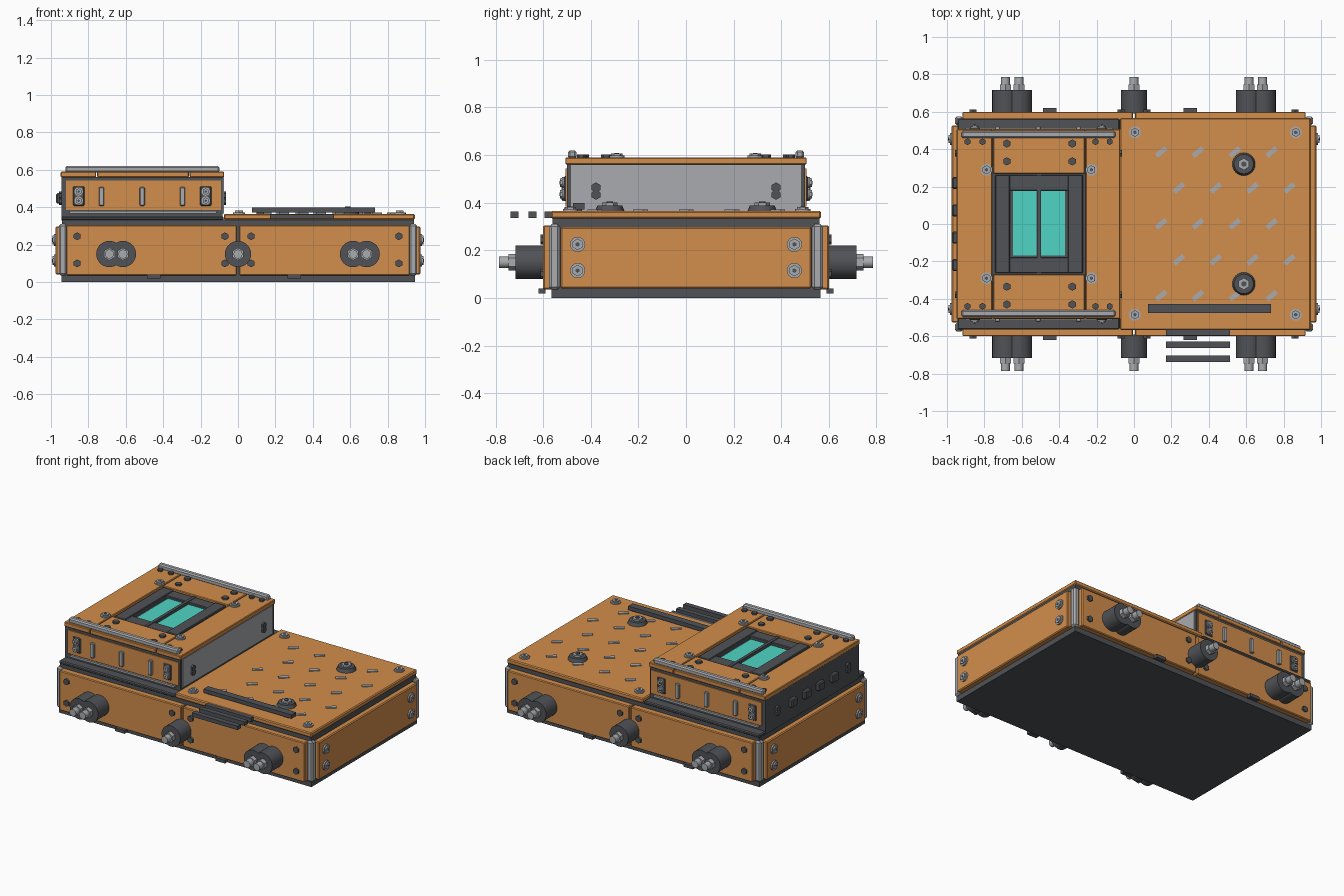
import bpy, bmesh
from math import radians
from mathutils import Matrix, Vector

if "Cube" in bpy.data.objects:
    bpy.data.objects.remove(bpy.data.objects["Cube"])


def material(name, rgb):
    m = bpy.data.materials.new(name)
    m.use_nodes = True
    m.diffuse_color = (*rgb, 1)
    m.node_tree.nodes["Principled BSDF"].inputs["Base Color"].default_value = (*rgb, 1)
    return m


ORANGE = material("orange paint", (0.65, 0.27, 0.07))
DARK = material("dark grey", (0.08, 0.085, 0.095))
STEEL = material("light steel", (0.4, 0.41, 0.43))
TEAL = material("teal glass", (0.08, 0.66, 0.56))


def finish(name, bm, mat, smooth=False):
    mesh = bpy.data.meshes.new(name)
    bm.to_mesh(mesh)
    bm.free()
    mesh.materials.append(mat)
    if smooth:
        for p in mesh.polygons:
            p.use_smooth = len(p.vertices) == 4
        for e in mesh.edges:
            a, b = (mesh.vertices[i].co for i in e.vertices)
        mesh.set_sharp_from_angle(angle=radians(35))
    ob = bpy.data.objects.new(name, mesh)
    bpy.context.scene.collection.objects.link(ob)
    return ob


def box(name, mat, x, y, z, bevel=0.0, turn=0):
    """Box from (min, max) spans, optionally turned about z."""
    bm = bmesh.new()
    spans = (x, y, z)
    size = [max(s) - min(s) for s in spans]
    mid = Vector([sum(s) / 2 for s in spans])
    bmesh.ops.create_cube(bm, size=1, matrix=Matrix.Translation(mid)
                          @ Matrix.Rotation(radians(turn), 4, 'Z') @ Matrix.Diagonal((*size, 1)))
    ob = finish(name, bm, mat)
    if bevel:
        mod = ob.modifiers.new("edge", 'BEVEL')
        mod.width = bevel
        mod.segments = 1
    return ob


def rod(name, mat, start, direction, radius, length, sides=24, tip=None):
    """Cylinder that starts at a point and grows along a direction."""
    d = Vector(direction).normalized()
    bm = bmesh.new()
    bmesh.ops.create_cone(bm, cap_ends=True, segments=sides, radius1=radius,
                          radius2=radius if tip is None else tip, depth=length,
                          matrix=Matrix.Translation(Vector(start) + d * length / 2)
                          @ d.to_track_quat('Z', 'Y').to_matrix().to_4x4())
    return finish(name, bm, mat, sides > 8)


def steel_bolt(name, at, d, r=0.032):
    rod(name + "_washer", STEEL, at, d, r, 0.01, 16)
    rod(name + "_head", STEEL, at, d, r * 0.75, 0.019, 6)
    rod(name + "_socket", DARK, at, d, r * 0.3, 0.021, 6)


def dark_bolt(name, at, d, r=0.021):
    rod(name, DARK, at, d, r, 0.014, 6)


UP = (0, 0, 1)

# Lower case
box("base_plate", DARK, (-0.945, 0.945), (-0.565, 0.565), (0, 0.035))
box("lower_core", DARK, (-0.94, 0.94), (-0.56, 0.56), (0.03, 0.335))
for s in (-1, 1):
    box("end_panel", ORANGE, (s * 0.93, s * 0.975), (-0.527, 0.527), (0.04, 0.297), 0.006)
    for t in (-1, 1):
        box("corner_post", STEEL, (s * 0.915, s * 0.958), (t * 0.53, t * 0.575), (0.035, 0.31), 0.01)
        box("side_panel", ORANGE, (s * 0.006, s * 0.918), (t * 0.55, t * 0.6), (0.036, 0.305), 0.005)
        for z in (0.115, 0.225):
            steel_bolt("end_bolt", (s * 0.974, t * 0.455, z), (s, 0, 0))
        for x in (0.07, 0.86):
            for z in (0.1, 0.245):
                dark_bolt("side_bolt", (s * x, t * 0.598, z), (0, t, 0))

# Side connectors and latches
for t in (-1, 1):
    for x in (-0.688, -0.615, 0, 0.615, 0.688):
        rod("connector_body", DARK, (x, t * 0.59, 0.15), (0, t, 0), 0.07, 0.127, 32)
        rod("connector_collar", STEEL, (x, t * 0.71, 0.15), (0, t, 0), 0.034, 0.035, 6)
        rod("connector_tip", STEEL, (x, t * 0.74, 0.15), (0, t, 0), 0.024, 0.045, 16)
    for x in (-0.45, 0.3):
        box("bottom_latch", DARK, (x - 0.036, x + 0.036), (t * 0.59, t * 0.62), (0.018, 0.04))

# Lower lid with tread bars
box("lower_lid", ORANGE, (-0.075, 0.945), (-0.567, 0.567), (0.333, 0.365), 0.006)
for x in (0.005, 0.865):
    for y in (-0.485, 0.49):
        steel_bolt("lid_bolt", (x, y, 0.363), UP)
for y in (-0.32, 0.32):
    rod("knob_base", DARK, (0.587, y, 0.363), UP, 0.062, 0.025, 24, 0.052)
    rod("knob_cap", STEEL, (0.587, y, 0.385), UP, 0.032, 0.015, 6)
    rod("knob_socket", DARK, (0.587, y, 0.39), UP, 0.014, 0.014, 12)
for row in range(5):
    for col in range(4):
        x = 0.145 + 0.197 * col + 0.095 * (row % 2)
        y = 0.385 - 0.192 * row
        box("tread_bar", STEEL, (x - 0.033, x + 0.033), (y - 0.013, y + 0.013),
            (0.36, 0.371), turn=40)
box("lid_handle", DARK, (0.075, 0.732), (-0.475, -0.427), (0.372, 0.398))
for x in (0.12, 0.69):
    box("handle_foot", DARK, (x - 0.02, x + 0.02), (-0.465, -0.437), (0.36, 0.38))
for y in (-0.578, -0.645, -0.72):
    box("side_rail_bar", DARK, (0.17, 0.513), (y - 0.017, y + 0.017), (0.336, 0.362))

# Upper case
box("upper_core", DARK, (-0.945, -0.082), (-0.5, 0.5), (0.33, 0.562))
box("upper_inner_wall", STEEL, (-0.085, -0.076), (-0.482, 0.482), (0.366, 0.558))
for t in (-1, 1):
    box("upper_ledge", DARK, (-0.945, -0.078), (t * 0.49, t * 0.565), (0.33, 0.352), 0.006)
    box("upper_side_panel", ORANGE, (-0.92, -0.09), (t * 0.495, t * 0.507), (0.385, 0.543))
    box("upper_trim", STEEL, (-0.9, -0.115), (t * 0.495, t * 0.513), (0.367, 0.38))
    for x in (-0.73, -0.512, -0.297):
        box("upper_rib", STEEL, (x - 0.014, x + 0.014), (t * 0.5, t * 0.523), (0.408, 0.507), 0.004)
    for x in (-0.852, -0.173):
        box("bolt_plate", DARK, (x - 0.03, x + 0.03), (t * 0.5, t * 0.512), (0.407, 0.512), 0.005)
        for z in (0.435, 0.484):
            steel_bolt("upper_bolt", (x, t * 0.51, z), (0, t, 0), 0.023)
    for z in (0.433, 0.464):
        dark_bolt("inner_wall_bolt", (-0.078, t * 0.378, z), (1, 0, 0))
        dark_bolt("outer_wall_bolt", (-0.944, t * 0.378, z), (-1, 0, 0))
    for y in (0.073, 0.22):
        box("wall_vent", DARK, (-0.972, -0.94), (t * y - 0.032, t * y + 0.032), (0.42, 0.475), 0.006)

# Upper cover, split into strips around the window
TOP = (0.56, 0.59)
box("cover_strip", ORANGE, (-0.948, -0.758), (-0.507, 0.507), TOP, 0.004)
box("cover_strip", ORANGE, (-0.258, -0.074), (-0.507, 0.507), TOP, 0.004)
for t in (-1, 1):
    box("cover_strip", ORANGE, (-0.753, -0.263), (t * 0.27, t * 0.507), TOP, 0.004)
    box("cover_rail", STEEL, (-0.923, -0.1), (t * 0.46, t * 0.496), (0.585, 0.62), 0.008)
    for x in (-0.788, -0.228):
        steel_bolt("cover_bolt", (x, t * 0.29, 0.588), UP)
    for x in (-0.89, -0.81, -0.205, -0.13):
        dark_bolt("rail_bolt", (x, t * 0.44, 0.588), UP, 0.018)
    for x in (-0.68, -0.33):
        for y in (0.335, 0.43):
            dark_bolt("cover_small_bolt", (x, t * y, 0.588), UP, 0.022)

# Window
for t in (-1, 1):
    c = -0.508
    box("window_end_frame", DARK, (-0.74, -0.273), (t * 0.178, t * 0.262), (0.555, 0.582), 0.004)
    box("window_side_frame", DARK, (c + t * 0.155, c + t * 0.235), (-0.262, 0.262), (0.555, 0.588), 0.004)
    box("window_pane", TEAL, (c + t * 0.012, c + t * 0.14), (-0.168, 0.176), (0.558, 0.568))
box("window_divider", DARK, (-0.518, -0.498), (-0.262, 0.262), (0.555, 0.586))
